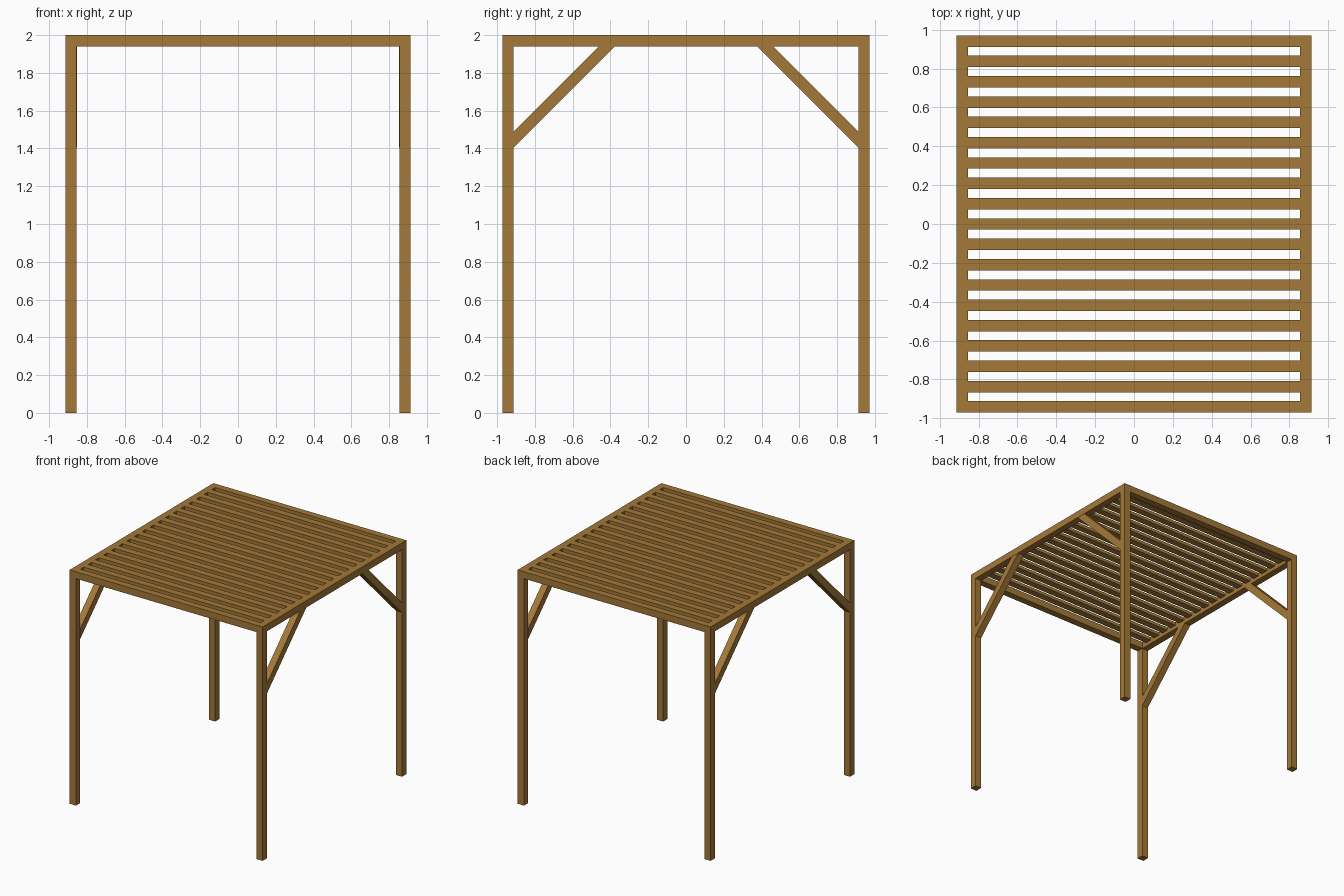
import bpy, bmesh

if "Cube" in bpy.data.objects:
    bpy.data.objects.remove(bpy.data.objects["Cube"])

# overall half sizes, timber section and height
HX, HY, T, H = 0.913, 0.971, 0.059, 2.0
SLAT_H, N = 0.027, 18

wood = bpy.data.materials.new("warm brown wood")
wood.diffuse_color = (0.37, 0.19, 0.04, 1)
wood.use_nodes = True
wood.node_tree.nodes["Principled BSDF"].inputs["Base Color"].default_value = wood.diffuse_color


def finish(name, bm):
    bmesh.ops.recalc_face_normals(bm, faces=bm.faces)
    me = bpy.data.meshes.new(name)
    bm.to_mesh(me)
    bm.free()
    me.materials.append(wood)
    ob = bpy.data.objects.new(name, me)
    bpy.context.collection.objects.link(ob)
    return ob


def box(name, lo, hi):
    bm = bmesh.new()
    bmesh.ops.create_cube(bm, size=1)
    for v in bm.verts:
        v.co = [hi[i] if v.co[i] > 0 else lo[i] for i in range(3)]
    return finish(name, bm)


def brace(name, sx, sy):
    # diagonal profile in the side plane, extruded across the post width
    yi = HY - T
    prof = [(yi, 1.405), (yi, 1.49), (yi - 0.451, H - T), (yi - 0.536, H - T)]
    x0, x1 = sx * (HX - 0.002), sx * (HX - T - 0.001)
    bm = bmesh.new()
    f = bm.faces.new([bm.verts.new((x0, sy * y, z)) for y, z in prof])
    ext = bmesh.ops.extrude_face_region(bm, geom=[f])["geom"]
    for v in ext:
        if isinstance(v, bmesh.types.BMVert):
            v.co.x = x1
    return finish(name, bm)


for sx, side in ((-1, "left"), (1, "right")):
    xs = sorted((sx * HX, sx * (HX - T)))
    # side beams run the full depth
    box(f"{side}_beam", (xs[0], -HY, H - T), (xs[1], HY, H))
    for sy, end in ((-1, "front"), (1, "back")):
        ys = sorted((sy * HY, sy * (HY - T)))
        # corner posts and diagonal braces
        box(f"{end}_{side}_post", (xs[0], ys[0], 0), (xs[1], ys[1], H - T))
        brace(f"{end}_{side}_brace", sx, sy)

# front and back beams between the side beams
xi = HX - T
box("front_beam", (-xi, -HY, H - T), (xi, -HY + T, H))
box("back_beam", (-xi, HY - T, H - T), (xi, HY, H))

# thin roof slats, evenly spaced between front and back beams
yc = HY - T / 2
for i in range(1, N):
    y = -yc + 2 * yc * i / N
    box(f"roof_slat_{i}", (-xi, y - T / 2, H - SLAT_H), (xi, y + T / 2, H))
